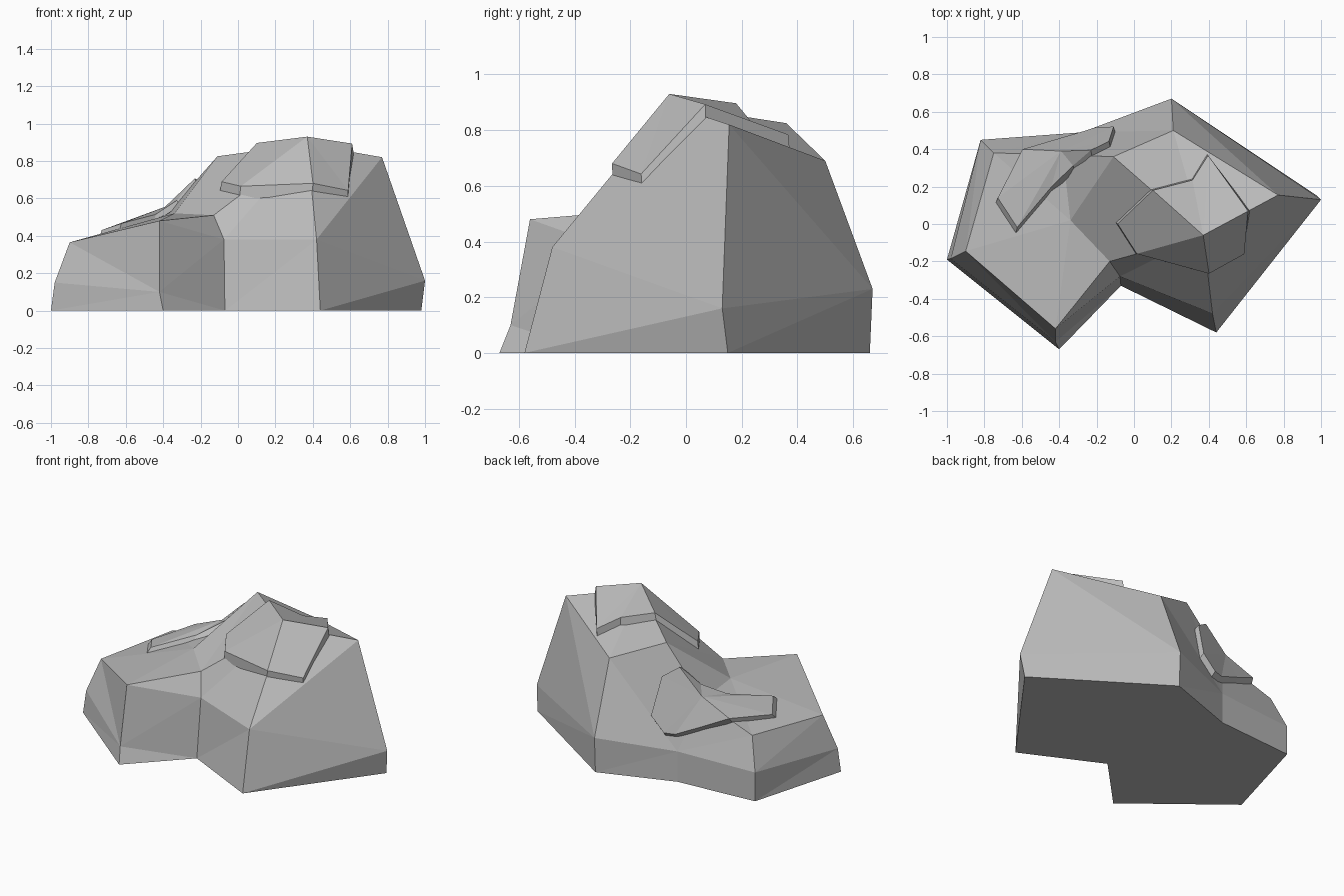
import bpy
import bmesh
from mathutils import Vector
from mathutils.bvhtree import BVHTree

if "Cube" in bpy.data.objects:
    bpy.data.objects.remove(bpy.data.objects["Cube"], do_unlink=True)

# Plain stone colour
stone = bpy.data.materials.new("stone_grey")
stone.use_nodes = True
stone.diffuse_color = (0.5, 0.5, 0.5, 1)
stone.node_tree.nodes["Principled BSDF"].inputs["Base Color"].default_value = (0.5, 0.5, 0.5, 1)


def finish(bm, name):
    """Turn a bmesh into a flat-shaded stone object."""
    bmesh.ops.recalc_face_normals(bm, faces=bm.faces)
    mesh = bpy.data.meshes.new(name)
    bm.to_mesh(mesh)
    mesh.materials.append(stone)
    obj = bpy.data.objects.new(name, mesh)
    bpy.context.collection.objects.link(obj)
    return obj


# Boulder corners: ground point, low bevel point, top point
corners = {
    "A": [(-1, -.19, 0), (-.98, -.185, .15), (-.9, -.145, .365)],
    "B": [(-.82, .45, 0), (-.82, .45, .19), (-.75, .38, .39)],
    "C": [(-.28, .49, 0), (-.28, .49, .2)],
    "H": [(.2, .66, 0), (.2, .67, .23), (.21, .5, .69)],
    "D": [(.98, .15, 0), (1, .13, .16), (.77, .155, .82)],
    "E": [(.44, -.58, 0), (.42, -.48, .38)],
    "F": [(-.07, -.33, 0), (-.075, -.28, .38), (-.13, -.2, .51)],
    "G": [(-.4, -.67, 0), (-.42, -.63, .1), (-.42, -.56, .48)],
}
# Ledge foot, ledge back, ridge shoulder and peak
summit = {"J": (-.34, .02, .52), "N": (-.38, .37, .52),
          "K": (-.11, .36, .825), "P": (.37, -.06, .89)}

bm = bmesh.new()
ground, verts = [], {}
for key, points in corners.items():
    ground.append(bm.verts.new(points[0]))
    verts[key.lower()] = bm.verts.new(points[1])
    if len(points) == 3:
        verts[key] = bm.verts.new(points[2])
for key, point in summit.items():
    verts[key] = bm.verts.new(point)

# Underside, skirt, then the facets (small letter = low point, capital = top)
bm.faces.new(ground)
ring = [verts[k.lower()] for k in corners]
for i in range(len(ring)):
    j = (i + 1) % len(ring)
    bm.faces.new((ground[i], ground[j], ring[j], ring[i]))
facets = ("abBA bcNB chH cHK cKN hdD hDH deD eDP efP fFP fgGF gaAG "
          "AGFJNB JNK JKF FKP KPH PDH")
for word in facets.split():
    bm.faces.new([verts[c] for c in word])
bmesh.ops.recalc_face_normals(bm, faces=bm.faces)
bmesh.ops.triangulate(bm, faces=bm.faces)
surface = BVHTree.FromBMesh(bm)
finish(bm, "boulder")
bm.free()


def slab(name, outline, hub, lift, inset):
    """Raised layer of rock: rim follows the boulder, cap fans from a hub."""
    bm = bmesh.new()
    hub, lift = Vector(hub), Vector(lift)
    low, high = [], []
    for point in outline:
        spot, normal, _, _ = surface.find_nearest(Vector(point))
        low.append(bm.verts.new(spot - normal * .015))
        high.append(bm.verts.new((spot + lift).lerp(hub, inset)))
    top = bm.verts.new(hub)
    for i in range(len(outline)):
        j = (i + 1) % len(outline)
        bm.faces.new((low[i], low[j], high[j], high[i]))
        bm.faces.new((high[i], high[j], top))
    bm.faces.new(low)
    finish(bm, name)
    bm.free()


# Layer over the peak
slab("peak_slab",
     [(-.11, 0, .64), (0, -.165, .61), (.41, -.285, .635), (.61, -.175, .59),
      (.625, .07, .86), (.4, .39, .735), (.31, .25, .79), (.09, .19, .85)],
     (.37, -.06, .93), (0, 0, .045), .04)

# Layer over the low ledge, folding down the back
slab("ledge_slab",
     [(-.64, -.065, .44), (-.75, .1, .41), (-.61, .37, .44), (-.44, .43, .36),
      (-.27, .48, .28), (-.2, .5, .28), (-.1, .49, .37), (-.13, .42, .62),
      (-.23, .37, .69), (-.32, .28, .56), (-.45, .16, .49)],
     (-.39, .39, .555), (.005, .03, .025), .04)
